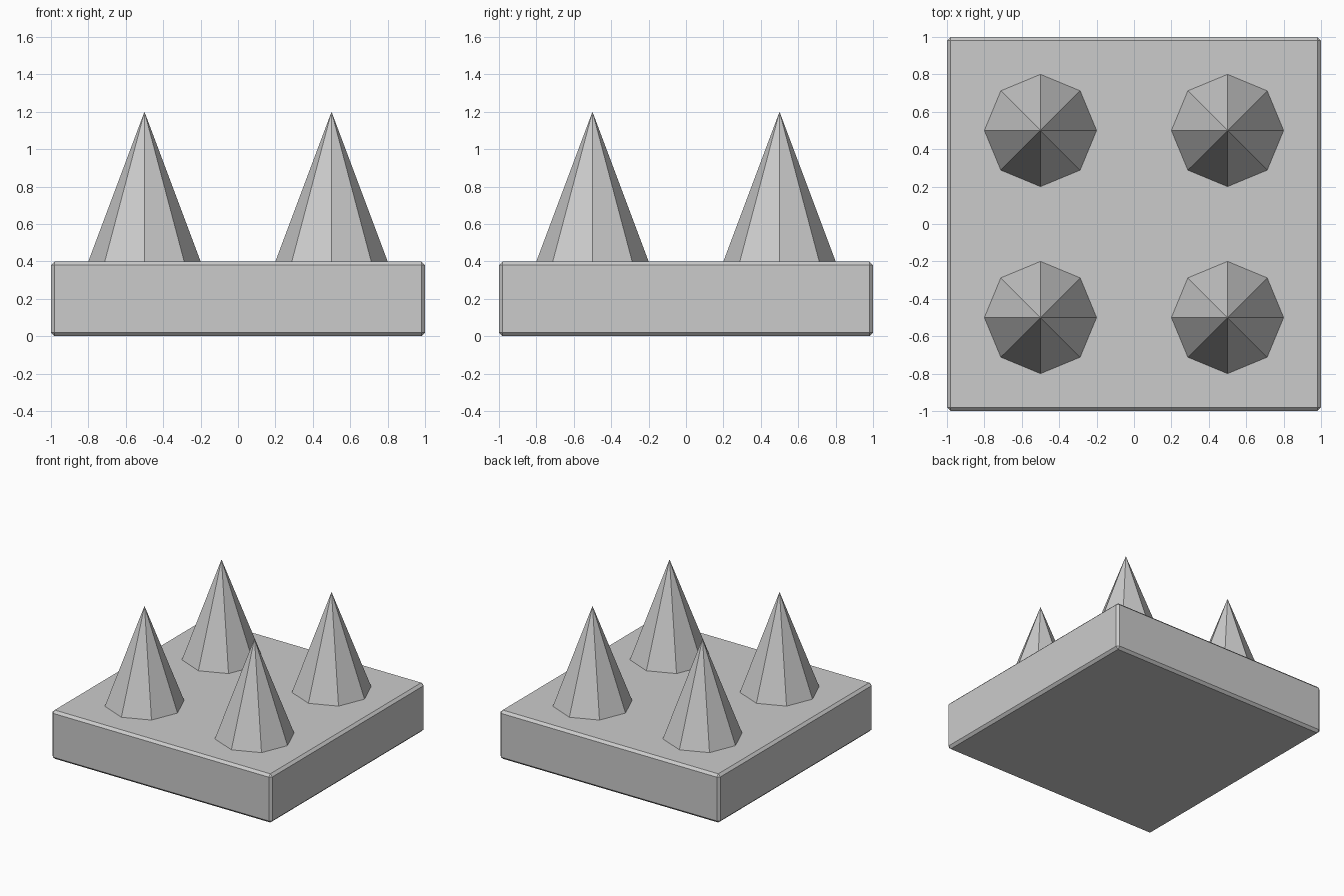
import bpy

if "Cube" in bpy.data.objects:
    bpy.data.objects.remove(bpy.data.objects["Cube"])

# Square base slab with a small flat chamfer
bpy.ops.mesh.primitive_cube_add(size=1, location=(0, 0, 0.2))
base = bpy.context.object
base.name = "base_slab"
base.scale = (2, 2, 0.4)
bpy.ops.object.transform_apply(location=False, rotation=False, scale=True)
bevel = base.modifiers.new("edge_chamfer", 'BEVEL')
bevel.width = 0.02
bevel.segments = 1

# Four eight-sided spikes, corners on the x and y axes
for side_x, x in (("left", -0.5), ("right", 0.5)):
    for side_y, y in (("front", -0.5), ("back", 0.5)):
        bpy.ops.mesh.primitive_cone_add(vertices=8, radius1=0.3, radius2=0,
                                        depth=0.8, location=(x, y, 0.8))
        bpy.context.object.name = f"spike_{side_y}_{side_x}"
